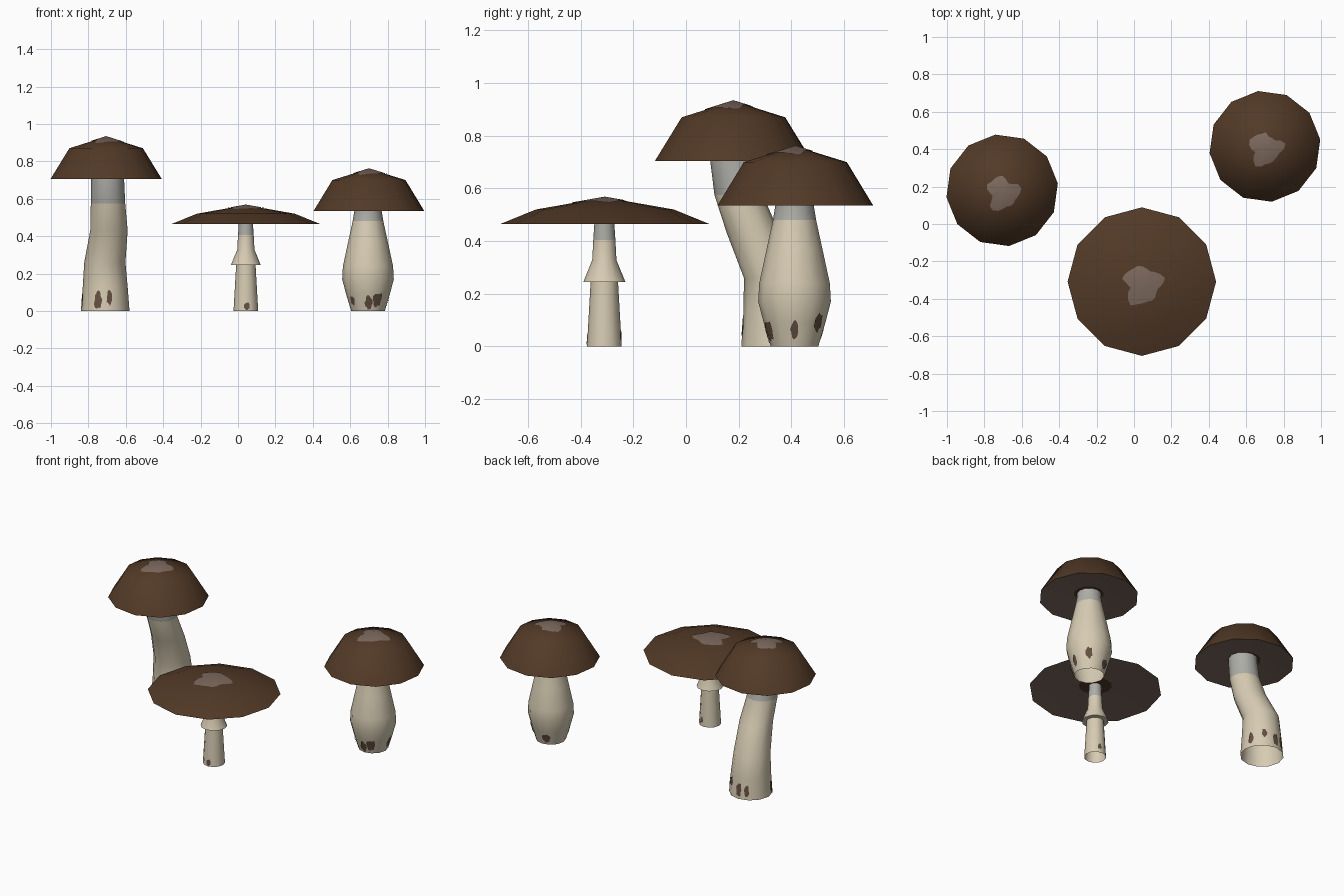
import bpy, bmesh, math, random

random.seed(4)
SIDES = 12

cube = bpy.data.objects.get("Cube")
if cube:
    bpy.data.objects.remove(cube)


def material(name, rgb):
    m = bpy.data.materials.new(name)
    m.use_nodes = True
    m.diffuse_color = (*rgb, 1)
    bsdf = m.node_tree.nodes["Principled BSDF"]
    bsdf.inputs["Base Color"].default_value = (*rgb, 1)
    bsdf.inputs["Roughness"].default_value = 0.9
    return m


CAP = material("cap brown", (0.085, 0.042, 0.02))
PALE = material("pale brown", (0.2, 0.14, 0.11))
CREAM = material("stem cream", (0.68, 0.6, 0.45))
GREY = material("collar grey", (0.42, 0.42, 0.39))
DIRT = material("dirt brown", (0.13, 0.08, 0.055))


def finish(name, bm, mats):
    mesh = bpy.data.meshes.new(name)
    bmesh.ops.remove_doubles(bm, verts=bm.verts, dist=1e-5)
    bm.to_mesh(mesh)
    bm.free()
    for m in mats:
        mesh.materials.append(m)
    ob = bpy.data.objects.new(name, mesh)
    bpy.context.collection.objects.link(ob)
    bpy.ops.object.select_all(action="DESELECT")
    ob.select_set(True)
    bpy.context.view_layer.objects.active = ob
    bpy.ops.object.shade_smooth_by_angle(angle=math.radians(50))
    return ob


def loft(name, rings, bands, mats, turn=0.0):
    """Skin rings of (x, y, z, radius); bands gives the material of each band."""
    bm = bmesh.new()
    loops = []
    for x, y, z, r in rings:
        angles = [turn + math.tau * i / SIDES for i in range(SIDES)]
        if r == 0:
            loops.append([bm.verts.new((x, y, z))] * SIDES)
        else:
            loops.append([bm.verts.new((x + r * math.cos(a), y + r * math.sin(a), z)) for a in angles])
    for low, high, mat in zip(loops, loops[1:], bands):
        for i in range(SIDES):
            j = (i + 1) % SIDES
            corners = list(dict.fromkeys((low[i], low[j], high[j], high[i])))
            bm.faces.new(corners).material_index = mat
    return finish(name, bm, mats)


def fan(name, points, centre, mat):
    bm = bmesh.new()
    mid = bm.verts.new(centre)
    verts = [bm.verts.new(p) for p in points]
    for a, b in zip(verts, verts[1:] + verts[:1]):
        bm.faces.new((mid, a, b))
    finish(name, bm, [mat])


def cap(name, x, y, rim, shoulder, top, hole, turn):
    """Faceted dome with a shallow hollow underside and a pale patch on top."""
    inside = rim[0] + 0.025
    rings = [(x, y, inside, 0), (x, y, inside, hole), (x, y, *rim),
             (x, y, *shoulder), (x, y, top, 0)]
    loft(name + "_cap", rings, [0, 1, 0, 0], [CAP, PALE], turn)
    # Ragged worn patch lying on the crown
    slope = (top - shoulder[0]) / shoulder[1]
    size = 0.1 * (rim[1] / 0.3) ** 0.6
    px, py = x + 0.004, y - 0.015
    points = []
    for i in range(24):
        a = math.tau * i / 24
        r = size * (0.84 + 0.13 * math.sin(3 * a + 1) + 0.1 * math.sin(5 * a)
                    + random.uniform(-0.06, 0.06))
        dx, dy = px - x + r * math.cos(a), py - y + r * math.sin(a)
        points.append((x + dx, y + dy, top + 0.003 - slope * math.hypot(dx, dy)))
    fan(name + "_worn_patch", points, (x, y, top + 0.003), PALE)


def stem(name, rings, collar, patches):
    """Open tube; bands from index collar upwards are grey, with dirt at the base."""
    bands = [int(i >= collar) for i in range(len(rings) - 1)]
    loft(name + "_stem", rings, bands, [CREAM, GREY])

    def surface(a, z):
        for p, q in zip(rings, rings[1:]):
            if p[2] <= z < q[2]:
                t = (z - p[2]) / (q[2] - p[2])
                x, y, _, r = [u + (v - u) * t for u, v in zip(p, q)]
                return (x + (r + 0.002) * math.cos(a), y + (r + 0.002) * math.sin(a), z)

    for degrees, z, width, height in patches:
        a0, radius = math.radians(degrees), rings[0][3]
        points = []
        for i in range(14):
            t = math.tau * i / 14
            k = random.uniform(0.75, 1.15)
            points.append(surface(a0 + k * width / 2 / radius * math.cos(t),
                                  max(0.001, z + k * height / 2 * math.sin(t))))
        fan(name + "_dirt", points, surface(a0, z), DIRT)


# Tall mushroom with a bent stem
cap("tall", -0.705, 0.18, (0.705, 0.3), (0.87, 0.198), 0.932, 0.1, math.radians(7))
stem("tall",
     [(-0.71, 0.34, 0, 0.13), (-0.71, 0.338, 0.13, 0.12), (-0.712, 0.33, 0.26, 0.11),
      (-0.69, 0.255, 0.43, 0.1), (-0.695, 0.2, 0.575, 0.092),
      (-0.697, 0.18, 0.705, 0.088), (-0.697, 0.18, 0.735, 0.088)], 4,
     [(-108, 0.06, 0.045, 0.1), (-80, 0.07, 0.03, 0.09), (90, 0.06, 0.04, 0.09),
      (113, 0.06, 0.035, 0.07), (195, 0.05, 0.03, 0.08), (20, 0.06, 0.04, 0.09),
      (58, 0.09, 0.035, 0.06)])

# Wide flat mushroom with a skirted stem
cap("wide", 0.042, -0.308, (0.465, 0.397), (0.52, 0.262), 0.566, 0.1, 0)
stem("wide",
     [(0.042, -0.31, z, r) for z, r in
      ((0, 0.066), (0.245, 0.052), (0.245, 0.08), (0.328, 0.046), (0.405, 0.042),
       (0.465, 0.038), (0.492, 0.038))], 4,
     [(-85, 0.025, 0.03, 0.04), (75, 0.04, 0.025, 0.04)])

# Stout mushroom with a bulbous stem
cap("stout", 0.7, 0.415, (0.535, 0.298), (0.7, 0.197), 0.76, 0.09, math.radians(7))
stem("stout",
     [(0.695, 0.412, z, r) for z, r in
      ((0, 0.09), (0.09, 0.117), (0.17, 0.138), (0.24, 0.134), (0.37, 0.106),
       (0.48, 0.082), (0.535, 0.073), (0.562, 0.073))], 5,
     [(-88, 0.045, 0.035, 0.08), (-62, 0.06, 0.045, 0.08), (-140, 0.055, 0.03, 0.05),
      (0, 0.065, 0.025, 0.07), (110, 0.045, 0.045, 0.06), (50, 0.09, 0.035, 0.07)])
